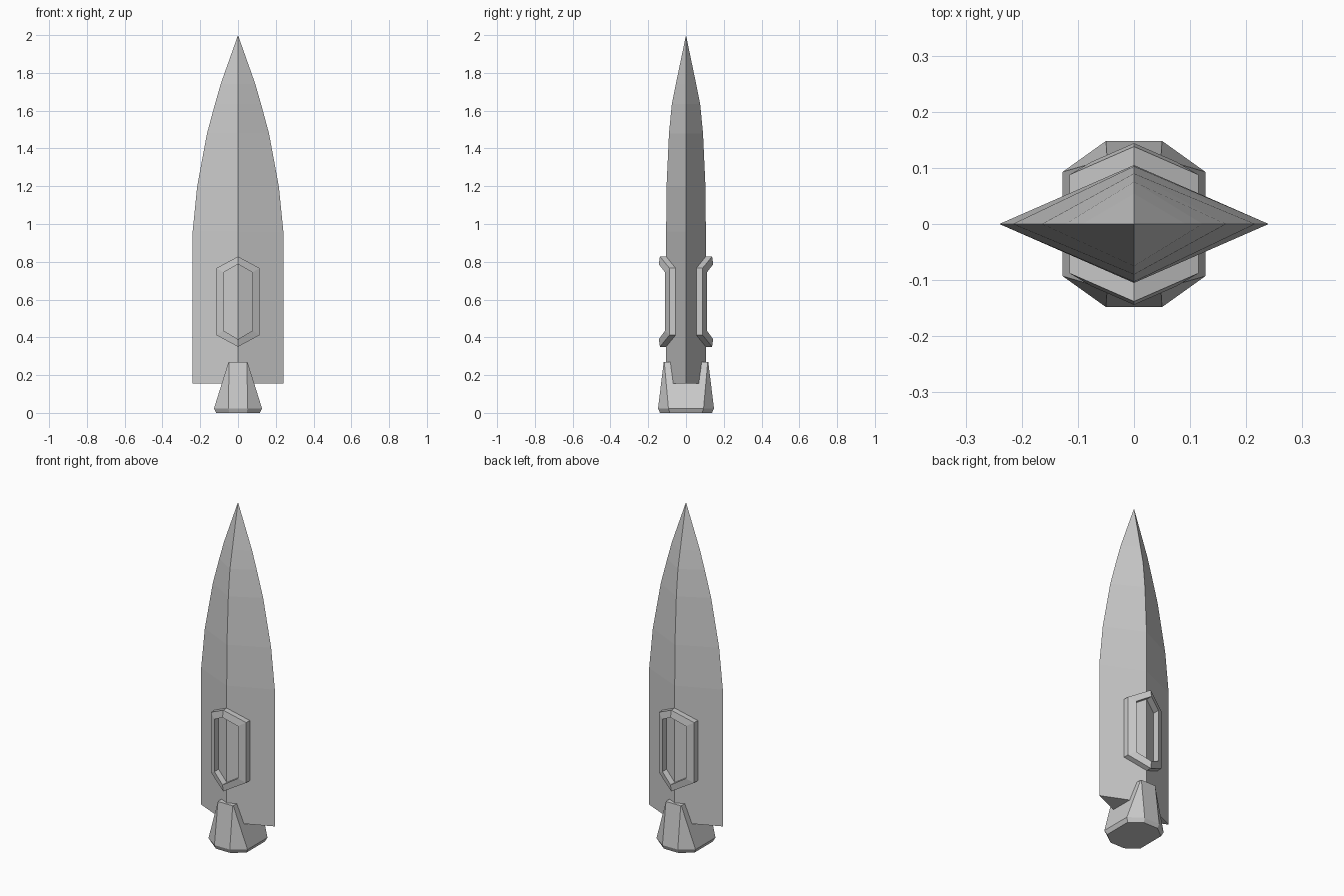
import bpy
import bmesh

cube = bpy.data.objects.get("Cube")
if cube:
    bpy.data.objects.remove(cube, do_unlink=True)

grey = bpy.data.materials.new("plain grey")
grey.use_nodes = True
colour = (0.6, 0.6, 0.6, 1)
grey.diffuse_color = colour
grey.node_tree.nodes["Principled BSDF"].inputs["Base Color"].default_value = colour


def loft(name, rings, closed=False, tip=None):
    """Join equal rings of points; cap the ends, end in a tip, or close the loop."""
    bm = bmesh.new()
    loops = [[bm.verts.new(p) for p in ring] for ring in rings]
    pairs = list(zip(loops, loops[1:]))
    if closed:
        pairs.append((loops[-1], loops[0]))
    n = len(loops[0])
    for a, b in pairs:
        for i in range(n):
            j = (i + 1) % n
            bm.faces.new((a[i], a[j], b[j], b[i]))
    if not closed:
        bm.faces.new(loops[0][::-1])
        if tip:
            point = bm.verts.new(tip)
            for i in range(n):
                bm.faces.new((loops[-1][i], loops[-1][(i + 1) % n], point))
        else:
            bm.faces.new(loops[-1])
    bmesh.ops.recalc_face_normals(bm, faces=bm.faces)
    mesh = bpy.data.meshes.new(name)
    bm.to_mesh(mesh)
    bm.free()
    mesh.materials.append(grey)
    obj = bpy.data.objects.new(name, mesh)
    bpy.context.collection.objects.link(obj)
    return obj


# Diamond-section hull tapering to a point: height, half width, half depth
HALF_X, HALF_Y = 0.24, 0.105
sections = [(0.155, HALF_X, HALF_Y), (0.96, HALF_X, HALF_Y), (1.2, 0.216, 0.103),
            (1.48, 0.164, 0.09), (1.635, 0.122, 0.075), (1.74, 0.092, 0.054)]
loft("hull", [[(x, 0, z), (0, y, z), (-x, 0, z), (0, -y, z)] for z, x, y in sections],
     tip=(0, 0, 2))


# Six-sided raised frames, folded over the ridge of each broad side
def hexagon(x, bottom, low, high, top, lift, side):
    points = [(0, bottom), (x, low), (x, high), (0, top), (-x, high), (-x, low)]
    slope = HALF_Y / HALF_X
    return [(px, side * (HALF_Y + lift - slope * abs(px)), pz) for px, pz in points]


outer = (0.115, 0.35, 0.412, 0.766, 0.828)
inner = (0.076, 0.39, 0.435, 0.744, 0.787)
for name, side in (("front_frame", -1), ("back_frame", 1)):
    loft(name, [hexagon(*outer, -0.006, side), hexagon(*outer, 0.033, side),
                hexagon(*inner, 0.039, side), hexagon(*inner, -0.006, side)], closed=True)


# Engine nozzle: eight-sided at the base, closing to a rectangle at the top
def octagon(z, flat_x, x, flat_y, y):
    quarter = [(x, flat_y), (flat_x, y)]
    ring = quarter + [(-a, b) for a, b in quarter[::-1]]
    ring += [(-a, -b) for a, b in ring]
    return [(a, b, z) for a, b in ring]


loft("nozzle", [octagon(0, 0.047, 0.115, 0.085, 0.138),
                octagon(0.024, 0.05, 0.127, 0.093, 0.148),
                octagon(0.27, 0.048, 0.05, 0.115, 0.118)])
